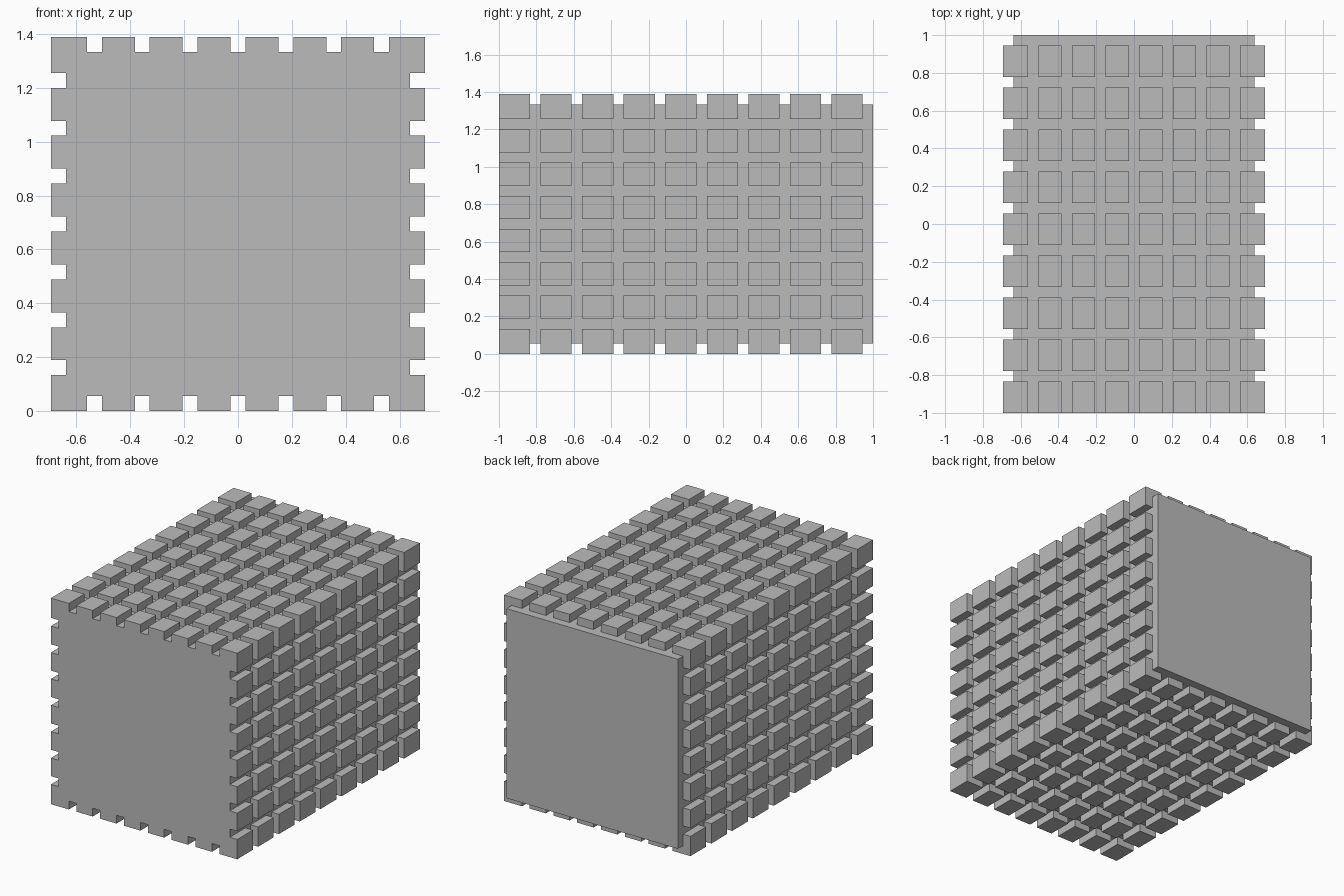
import bpy
import bmesh

cube = bpy.data.objects.get("Cube")
if cube:
    bpy.data.objects.remove(cube, do_unlink=True)

U = 2 / 36              # stud depth and groove width
HALF = 12.5 * U         # half of the outer square
CORE = HALF - U         # half of the inner square
PITCH = 3.2 * U         # groove spacing around the section
ROW_STEP = 4 * U        # spacing of the studded rows
ROW_DEPTH = 3 * U
ROWS = 9

grey = bpy.data.materials.new("plain grey")
grey.use_nodes = True
colour = (0.5, 0.5, 0.5, 1)
grey.diffuse_color = colour
grey.node_tree.nodes["Principled BSDF"].inputs["Base Color"].default_value = colour


def notched_outline():
    """Square outline with seven grooves cut into each side."""
    side = [(-HALF, -HALF)]
    for i in range(-3, 4):
        a, b = i * PITCH - U / 2, i * PITCH + U / 2
        side += [(a, -HALF), (a, -CORE), (b, -CORE), (b, -HALF)]
    points = []
    for _ in range(4):
        points += side
        side = [(-z, x) for x, z in side]
    return points


def prism(name, outline, y0, y1):
    """Extrude an x-z outline along y."""
    bm = bmesh.new()
    face = bm.faces.new([bm.verts.new((x, y0, z + HALF)) for x, z in outline])
    result = bmesh.ops.extrude_face_region(bm, geom=[face], use_keep_orig=True)
    moved = [g for g in result["geom"] if isinstance(g, bmesh.types.BMVert)]
    bmesh.ops.translate(bm, verts=moved, vec=(0, y1 - y0, 0))
    bmesh.ops.recalc_face_normals(bm, faces=bm.faces)
    mesh = bpy.data.meshes.new(name)
    bm.to_mesh(mesh)
    bm.free()
    mesh.materials.append(grey)
    obj = bpy.data.objects.new(name, mesh)
    bpy.context.collection.objects.link(obj)
    return obj


# Solid core, starting inside the first row and showing at the back
square = [(-CORE, -CORE), (CORE, -CORE), (CORE, CORE), (-CORE, CORE)]
prism("core_block", square, -1 + ROW_DEPTH / 2, 1)

# Rows of studs, wrapping all four long sides
rows = prism("stud_rows", notched_outline(), -1, -1 + ROW_DEPTH)
array = rows.modifiers.new("row_array", "ARRAY")
array.count = ROWS
array.use_relative_offset = False
array.use_constant_offset = True
array.constant_offset_displace = (0, ROW_STEP, 0)
